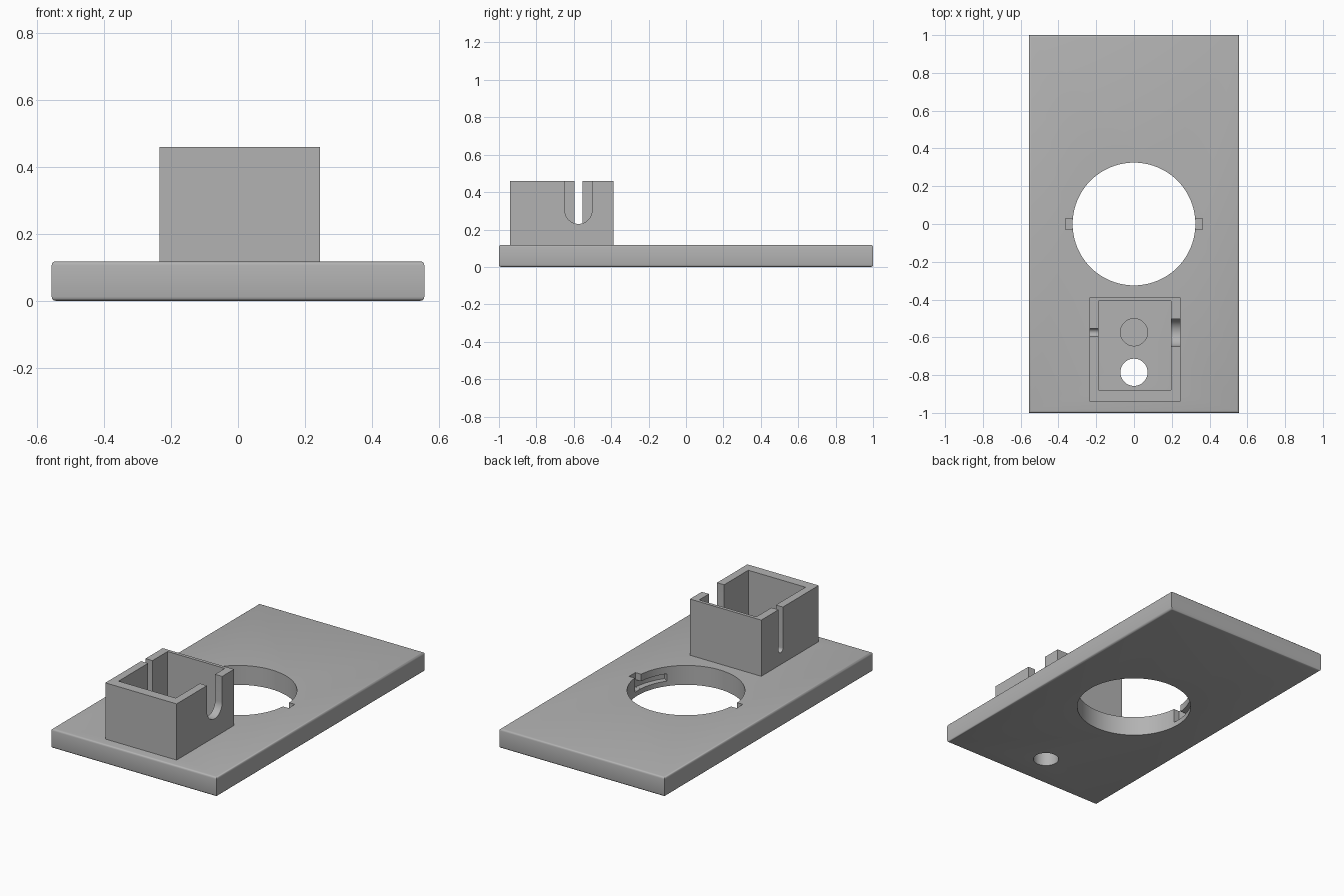
import bpy, bmesh, math
from mathutils import Vector

default = bpy.data.objects.get("Cube")
if default:
    bpy.data.objects.remove(default, do_unlink=True)

TOP = 0.118        # plate thickness
WALL_TOP = 0.46    # housing rim height
HOLE_R = 0.325
LOCK_R = 0.362     # outer radius of the twist-lock recesses

grey = bpy.data.materials.new("plain grey")
grey.use_nodes = True
grey.diffuse_color = (0.45, 0.45, 0.45, 1)
grey.node_tree.nodes["Principled BSDF"].inputs["Base Color"].default_value = grey.diffuse_color


def prism(name, points, lo, hi, axis="Z"):
    """Extrude a closed outline from lo to hi; for axis X the outline is in (y, z)."""
    def place(p, d):
        return Vector((p[0], p[1], d)) if axis == "Z" else Vector((d, p[0], p[1]))
    bm = bmesh.new()
    face = bm.faces.new([bm.verts.new(place(p, lo)) for p in points])
    new = bmesh.ops.extrude_face_region(bm, geom=[face])["geom"]
    shift = place((0, 0), hi - lo)
    bmesh.ops.translate(bm, vec=shift, verts=[v for v in new if isinstance(v, bmesh.types.BMVert)])
    bmesh.ops.recalc_face_normals(bm, faces=bm.faces)
    mesh = bpy.data.meshes.new(name)
    bm.to_mesh(mesh)
    bm.free()
    mesh.materials.append(grey)
    obj = bpy.data.objects.new(name, mesh)
    bpy.context.collection.objects.link(obj)
    return obj


def rect(x0, x1, y0, y1):
    return [(x0, y0), (x1, y0), (x1, y1), (x0, y1)]


def arc(cx, cy, r, start, end, steps):
    angles = [math.radians(start + (end - start) * i / steps) for i in range(steps + 1)]
    return [(cx + r * math.cos(a), cy + r * math.sin(a)) for a in angles]


def circle(cx, cy, r, n):
    return arc(cx, cy, r, 0, 360, n)[:-1]


def cut(target, cutter):
    cutter.hide_render = True
    bpy.context.view_layer.objects.active = target
    mod = target.modifiers.new("cut", "BOOLEAN")
    mod.operation = "DIFFERENCE"
    mod.solver = "EXACT"
    mod.object = cutter
    bpy.ops.object.modifier_apply(modifier=mod.name)
    bpy.data.objects.remove(cutter, do_unlink=True)


def smooth(obj):
    bpy.ops.object.select_all(action="DESELECT")
    obj.select_set(True)
    bpy.context.view_layer.objects.active = obj
    bpy.ops.object.shade_smooth_by_angle(angle=math.radians(35))


# Base plate with softened top and bottom rims
plate = prism("base_plate", rect(-0.557, 0.557, -1, 1), 0, TOP)
bm = bmesh.new()
bm.from_mesh(plate.data)
rims = [e for e in bm.edges if abs(e.verts[0].co.z - e.verts[1].co.z) < 0.01]
bmesh.ops.bevel(bm, geom=rims, offset=0.012, segments=3, profile=0.5, affect="EDGES")
bm.to_mesh(plate.data)
bm.free()

# Main opening, through hole and blind recess
cut(plate, prism("opening_cutter", circle(0, 0, HOLE_R, 96), -0.1, 0.3))
cut(plate, prism("hole_cutter", circle(0, -0.785, 0.072, 48), -0.1, 0.3))
cut(plate, prism("recess_cutter", circle(0, -0.573, 0.072, 48), 0.06, 0.3))

# Twist-lock: entry notch from the top, then an arc groove turning clockwise
for side in (0, 180):
    s = 1 if side == 0 else -1
    x0, x1 = sorted((s * 0.28, s * LOCK_R))
    cut(plate, prism("notch_cutter", rect(x0, x1, -0.03, 0.03), 0.03, 0.3))
    groove = arc(0, 0, LOCK_R - 0.001, side - 36, side, 16) + arc(0, 0, 0.29, side, side - 36, 16)
    cut(plate, prism("groove_cutter", groove, 0.0305, 0.075))
smooth(plate)

# Open-topped housing
housing = prism("housing", rect(-0.235, 0.245, -0.94, -0.388), TOP, WALL_TOP)
cut(housing, prism("cavity_cutter", rect(-0.188, 0.197, -0.88, -0.408), 0, 1))


# Round-bottomed slots in the side walls: wide on +x, narrow on -x
def slot(y, r, bottom, x0, x1):
    outline = arc(y, bottom + r, r, 180, 360, 24) + [(y + r, 0.6), (y - r, 0.6)]
    cut(housing, prism("slot_cutter", outline, x0, x1, "X"))


slot(-0.575, 0.073, 0.23, 0.1, 0.4)
slot(-0.575, 0.021, 0.19, -0.4, -0.1)
smooth(housing)
